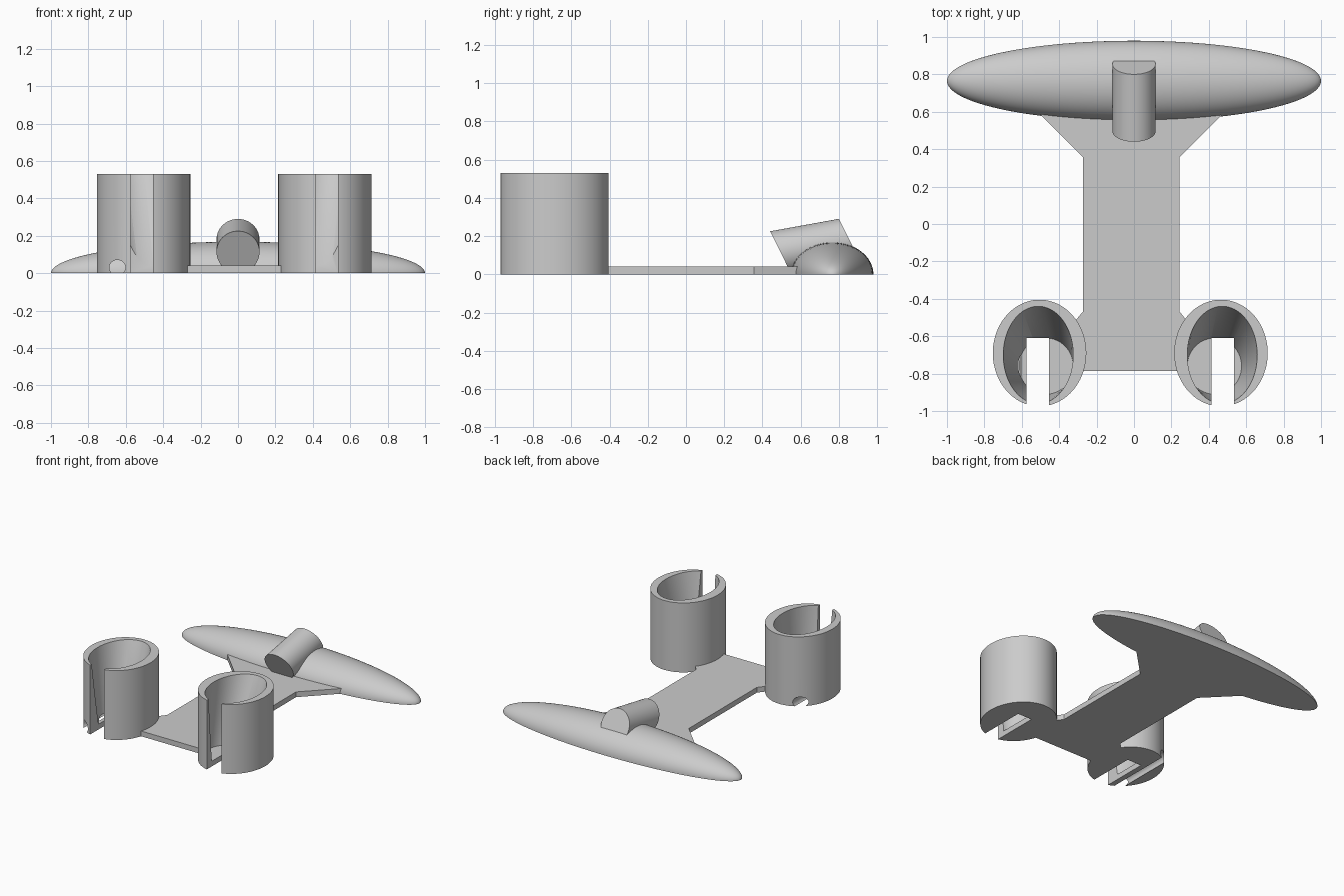
import bpy, bmesh, math
from mathutils import Vector

if "Cube" in bpy.data.objects:
    bpy.data.objects.remove(bpy.data.objects["Cube"])

grey = bpy.data.materials.new("plain grey")
grey.diffuse_color = (0.6, 0.6, 0.6, 1)
grey.use_nodes = True
grey.node_tree.nodes["Principled BSDF"].inputs["Base Color"].default_value = grey.diffuse_color
N = 96


def make(name, bm, smooth=True):
    bmesh.ops.recalc_face_normals(bm, faces=bm.faces)
    me = bpy.data.meshes.new(name)
    bm.to_mesh(me)
    bm.free()
    ob = bpy.data.objects.new(name, me)
    bpy.context.collection.objects.link(ob)
    me.materials.append(grey)
    if smooth:
        finish(ob)
    return ob


def finish(ob):
    bpy.ops.object.select_all(action='DESELECT')
    ob.select_set(True)
    bpy.context.view_layer.objects.active = ob
    bpy.ops.object.shade_smooth_by_angle(angle=math.radians(35))


def loft(name, a, ua, va, b, ub, vb, n=N, smooth=True):
    """Solid between two ellipses given by centre and two half axes."""
    bm = bmesh.new()
    rings = []
    for c, u, v in ((a, ua, va), (b, ub, vb)):
        c, u, v = Vector(c), Vector(u), Vector(v)
        rings.append([bm.verts.new(c + u * math.cos(t) + v * math.sin(t))
                      for t in (2 * math.pi * i / n for i in range(n))])
    for i in range(n):
        j = (i + 1) % n
        bm.faces.new((rings[0][i], rings[0][j], rings[1][j], rings[1][i]))
    bm.faces.new(rings[0][::-1])
    bm.faces.new(rings[1])
    return make(name, bm, smooth)


def prism(name, pts, z0, z1):
    bm = bmesh.new()
    f = bm.faces.new([bm.verts.new((x, y, z0)) for x, y in pts])
    top = bmesh.ops.extrude_face_region(bm, geom=[f])
    vs = [g for g in top["geom"] if isinstance(g, bmesh.types.BMVert)]
    bmesh.ops.translate(bm, verts=vs, vec=(0, 0, z1 - z0))
    return make(name, bm, False)


def cut(ob, cutters):
    for c in cutters:
        m = ob.modifiers.new("cut", 'BOOLEAN')
        m.operation, m.solver, m.object = 'DIFFERENCE', 'EXACT', c
        bpy.context.view_layer.objects.active = ob
        bpy.ops.object.modifier_apply(modifier=m.name)
        bpy.data.objects.remove(c)
    finish(ob)


# Cups: oval cylinders with a leaning tapered cavity and a front slot
MID = -0.02
for side, name in ((-1, "left_cup"), (1, "right_cup")):
    def X(d):
        return MID + side * d
    cup = loft(name, (X(.485), -.69, 0), (.25, 0, 0), (0, .285, 0),
               (X(.485), -.69, .53), (.25, 0, 0), (0, .285, 0), smooth=False)
    t = 1.1  # cavity continues past the rim
    cavity = loft("cavity_cutter", (X(.45), -.76, .04), (.145, 0, 0), (0, .15, 0),
                  (X(.45 + .042 * t), -.76 + .06 * t, .04 + .49 * t),
                  (.145 + .042 * t, 0, 0), (0, .15 + .11 * t, 0), smooth=False)
    slot = prism("slot_cutter", [(X(.435), -1.2), (X(.555), -1.2),
                                 (X(.555), -.61), (X(.435), -.61)], -.1, .7)
    cutters = [cavity, slot]
    if side < 0:  # cable groove along the underside
        cutters.append(loft("groove_cutter", (-.645, -1.2, .03), (.043, 0, 0), (0, 0, .041),
                            (-.645, -.2, .03), (.043, 0, 0), (0, 0, .041), 32, False))
    cut(cup, cutters)

# Base plate with flared ends
half = [(.242, -.785), (.33, -.555), (.257, -.467), (.257, .355), (.485, .585), (.485, .68)]
half[0] = (.255, -.785)
outline = [(-.015 + x, y) for x, y in half] + [(-.015 - x, y) for x, y in reversed(half)]
prism("base_plate", outline, 0, .04)

# Wing: half ellipsoid with its poles at the tips
bm = bmesh.new()
bmesh.ops.create_uvsphere(bm, u_segments=64, v_segments=48, radius=1)
for v in bm.verts:
    x, y, z = v.co
    v.co = (z, y * .215 + .765, x * .168)
bmesh.ops.bisect_plane(bm, geom=bm.verts[:] + bm.edges[:] + bm.faces[:],
                       plane_co=(0, 0, 0), plane_no=(0, 0, -1), clear_outer=True)
bmesh.ops.holes_fill(bm, edges=[e for e in bm.edges if e.is_boundary])
make("wing", bm)

# Leaning barrel resting on the wing
loft("barrel", (0, .495, .114), (.115, 0, 0), (0, -.055, .111),
     (0, .855, .179), (.115, 0, 0), (0, -.055, .111))
